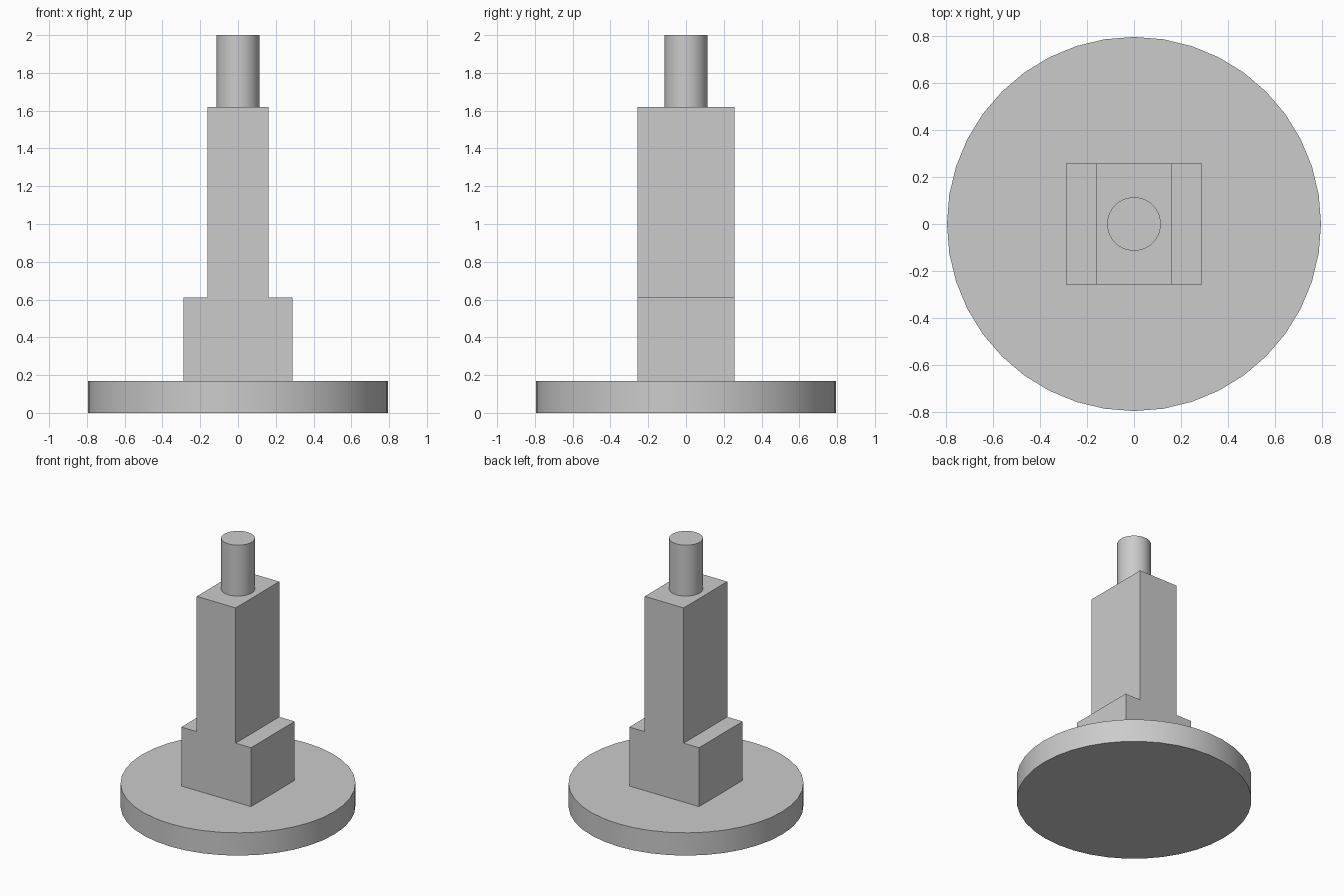
import bpy
import bmesh
import math

cube = bpy.data.objects.get("Cube")
if cube:
    bpy.data.objects.remove(cube, do_unlink=True)

# Single plain grey
grey = bpy.data.materials.new("plain grey")
grey.use_nodes = True
colour = (0.6, 0.6, 0.6, 1)
grey.diffuse_color = colour
grey.node_tree.nodes["Principled BSDF"].inputs["Base Color"].default_value = colour


def cylinder(name, radius, bottom, top, sides):
    bpy.ops.mesh.primitive_cylinder_add(
        vertices=sides, radius=radius, depth=top - bottom,
        location=(0, 0, (bottom + top) / 2))
    obj = bpy.context.object
    obj.name = name
    obj.data.materials.append(grey)
    bpy.ops.object.shade_smooth_by_angle(angle=math.radians(30))
    return obj


def extruded_profile(name, half_profile, half_depth):
    """Mirror a right-hand XZ outline and extrude it along Y."""
    outline = half_profile + [(-x, z) for x, z in reversed(half_profile)]
    bm = bmesh.new()
    face = bm.faces.new([bm.verts.new((x, -half_depth, z)) for x, z in outline])
    result = bmesh.ops.extrude_face_region(bm, geom=[face])
    moved = [v for v in result["geom"] if isinstance(v, bmesh.types.BMVert)]
    bmesh.ops.translate(bm, vec=(0, 2 * half_depth, 0), verts=moved)
    bmesh.ops.recalc_face_normals(bm, faces=bm.faces)
    mesh = bpy.data.meshes.new(name)
    bm.to_mesh(mesh)
    bm.free()
    mesh.materials.append(grey)
    obj = bpy.data.objects.new(name, mesh)
    bpy.context.collection.objects.link(obj)
    return obj


# Round foot, stepped block and top pin
BASE_TOP, STEP, BLOCK_TOP = 0.17, 0.61, 1.62
cylinder("base_disc", 0.795, 0, BASE_TOP, 40)
extruded_profile("stepped_block", [(0.288, BASE_TOP), (0.288, STEP),
                                   (0.161, STEP), (0.161, BLOCK_TOP)], 0.257)
cylinder("top_pin", 0.114, BLOCK_TOP, 2, 40)
